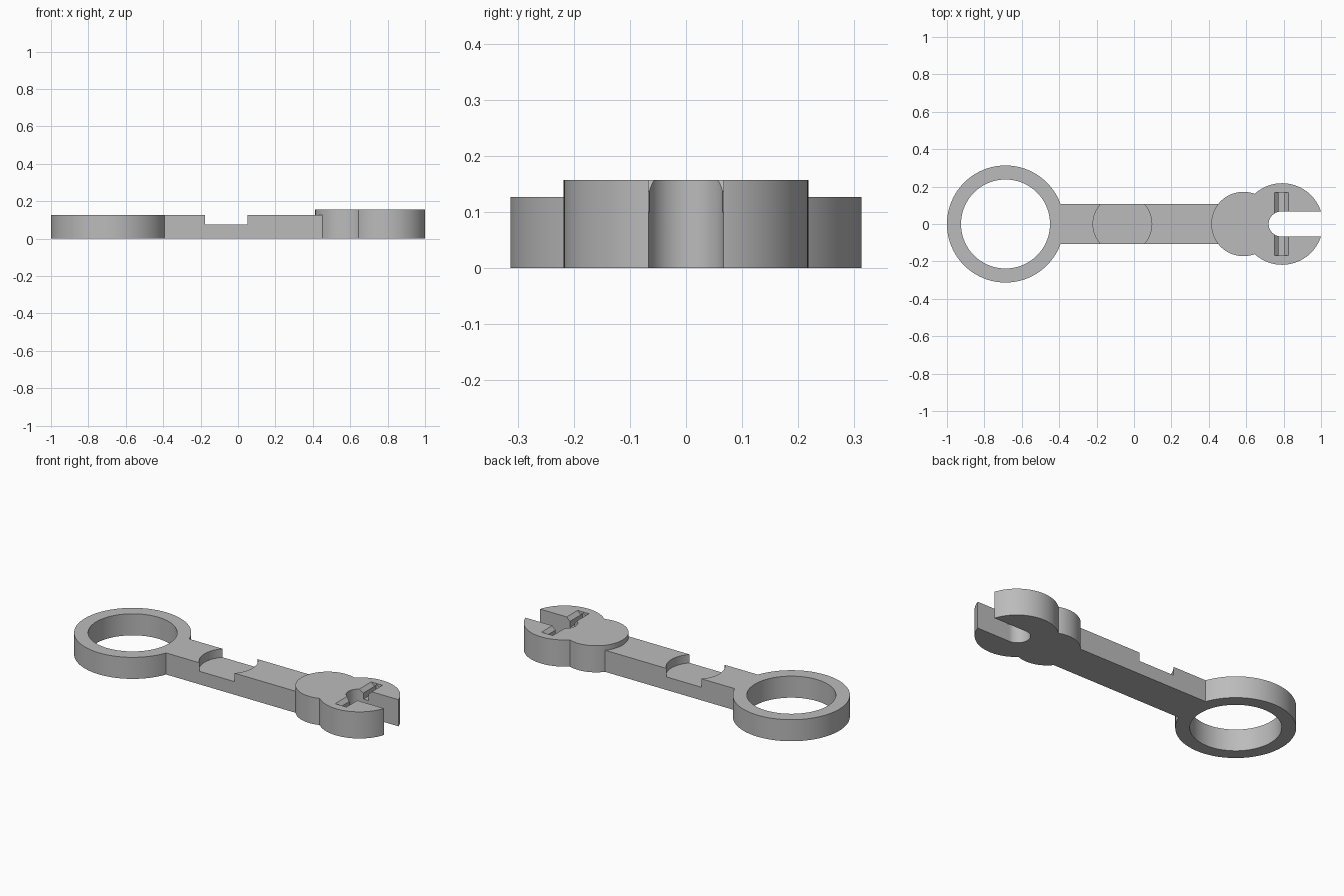
import bpy
import bmesh
from math import radians, pi
from mathutils import Matrix, Vector

if "Cube" in bpy.data.objects:
    bpy.data.objects.remove(bpy.data.objects["Cube"], do_unlink=True)

grey = bpy.data.materials.new("plain grey")
grey.use_nodes = True
COLOUR = (0.5, 0.5, 0.5, 1)
grey.diffuse_color = COLOUR
grey.node_tree.nodes["Principled BSDF"].inputs["Base Color"].default_value = COLOUR

LOW, HIGH = 0.127, 0.157      # handle and head thickness
JAW_X, SLOT_R = 0.792, 0.067  # jaw centre and half width of its slot


def add_object(name, bm):
    bmesh.ops.recalc_face_normals(bm, faces=bm.faces)
    mesh = bpy.data.meshes.new(name)
    bm.to_mesh(mesh)
    bm.free()
    mesh.materials.append(grey)
    obj = bpy.data.objects.new(name, mesh)
    bpy.context.collection.objects.link(obj)
    return obj


def disc(name, x, radius, z0, z1):
    bm = bmesh.new()
    bmesh.ops.create_cone(bm, cap_ends=True, segments=96, radius1=radius, radius2=radius,
                          depth=z1 - z0, matrix=Matrix.Translation((x, 0, (z0 + z1) / 2)))
    return add_object(name, bm)


def box(name, x0, x1, half_y, z0, z1):
    bm = bmesh.new()
    bmesh.ops.create_cube(bm, size=1)
    bmesh.ops.scale(bm, vec=(x1 - x0, 2 * half_y, z1 - z0), verts=bm.verts)
    bmesh.ops.translate(bm, vec=((x0 + x1) / 2, 0, (z0 + z1) / 2), verts=bm.verts)
    return add_object(name, bm)


def prism(name, half_profile, length, angle):
    """Mirrored (y, z) profile swept outward from the jaw centre."""
    outline = half_profile + [(-y, z) for y, z in reversed(half_profile) if y]
    bm = bmesh.new()
    face = bm.faces.new([bm.verts.new((0, y, z)) for y, z in outline])
    swept = bmesh.ops.extrude_face_region(bm, geom=[face])["geom"]
    bmesh.ops.translate(bm, vec=Vector((length, 0, 0)),
                        verts=[v for v in swept if isinstance(v, bmesh.types.BMVert)])
    bm.transform(Matrix.Translation((JAW_X - 0.004, 0, 0)) @ Matrix.Rotation(angle, 4, "Z"))
    return add_object(name, bm)


def combine(target, operation, *others):
    for other in others:
        mod = target.modifiers.new(operation.lower(), "BOOLEAN")
        mod.operation, mod.object, mod.solver = operation, other, "EXACT"
        bpy.context.view_layer.objects.active = target
        bpy.ops.object.modifier_apply(modifier=mod.name)
        bpy.data.objects.remove(other, do_unlink=True)


# Handle with a round shallow recess
body = box("wrench_body", -0.6, 0.6, 0.108, 0, LOW)
combine(body, "DIFFERENCE", disc("recess", -0.062, 0.157, 0.077, 0.3))

# Ring end
combine(body, "UNION", disc("ring", -0.687, 0.313, 0, LOW))
combine(body, "DIFFERENCE", disc("ring_hole", -0.687, 0.238, -0.1, 0.3))

# Jaw end: neck disc, jaw disc and an open slot
combine(body, "UNION", disc("neck", 0.585, 0.172, 0, HIGH),
        disc("jaw", JAW_X, 0.218, 0, HIGH))
combine(body, "DIFFERENCE", disc("slot_end", JAW_X - 0.005, SLOT_R, -0.1, 0.3),
        box("slot", JAW_X - 0.005, 1.2, SLOT_R, -0.1, 0.3))

# Three flared channels around the slot, each with a small roofed pocket
flared = [(0.016, 0.1), (0.016, 0.136), (0.037, HIGH), (0.037, 0.2)]
roofed = [(0.016, 0.1), (0.016, 0.136), (0, 0.151)]
for angle in (pi / 2, pi, -pi / 2):
    combine(body, "DIFFERENCE", prism("channel", flared, 0.168, angle),
            prism("pocket", roofed, 0.182, angle))

bpy.ops.object.select_all(action="DESELECT")
body.select_set(True)
bpy.context.view_layer.objects.active = body
bpy.ops.object.shade_smooth_by_angle(angle=radians(25))
